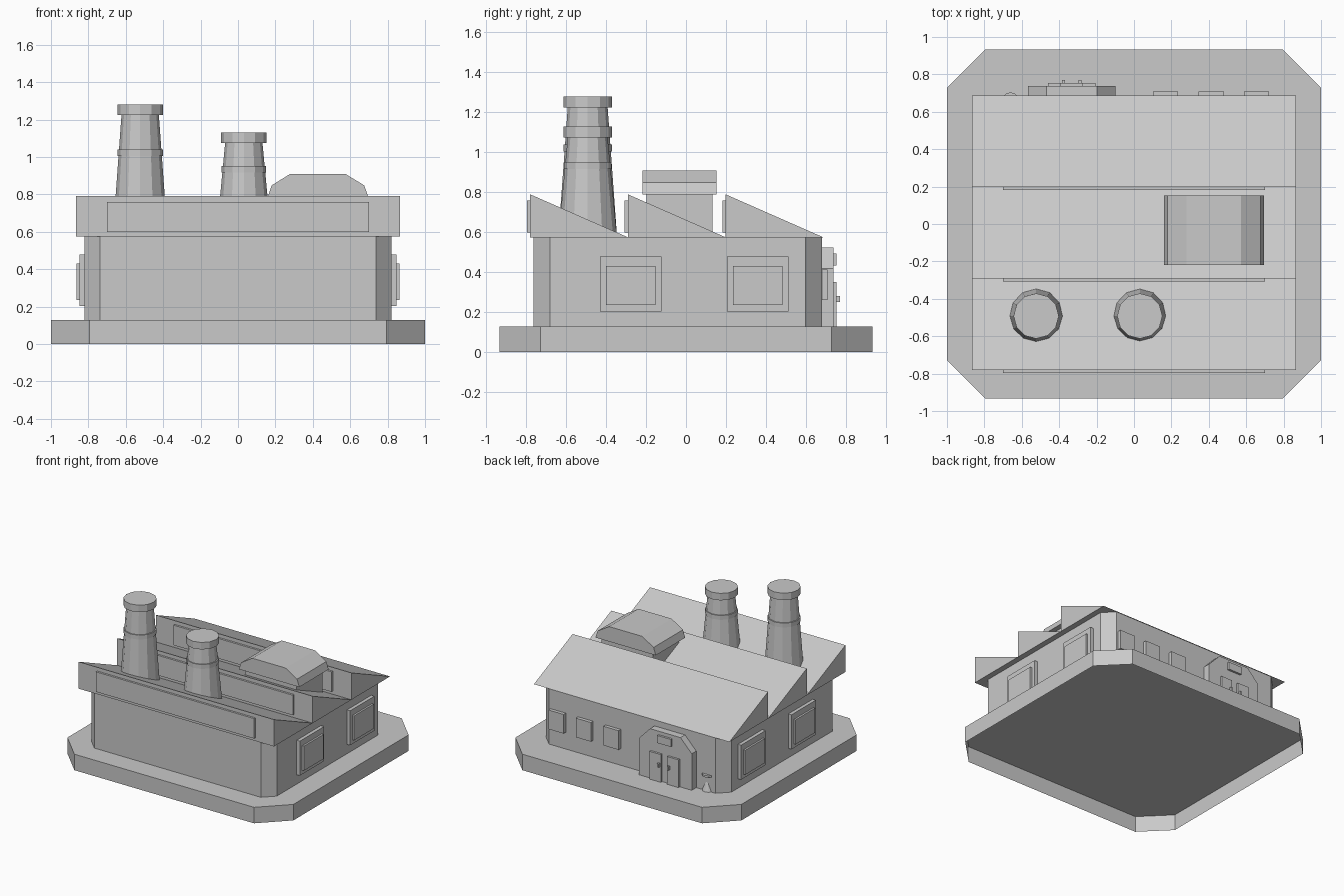
import bpy
import bmesh
from mathutils import Vector

if "Cube" in bpy.data.objects:
    bpy.data.objects.remove(bpy.data.objects["Cube"], do_unlink=True)

GREY = (0.588, 0.588, 0.588, 1)
mat = bpy.data.materials.new("plain grey")
mat.use_nodes = True
mat.diffuse_color = GREY
mat.node_tree.nodes["Principled BSDF"].inputs["Base Color"].default_value = GREY


def finish(name, bm):
    bmesh.ops.recalc_face_normals(bm, faces=bm.faces)
    mesh = bpy.data.meshes.new(name)
    bm.to_mesh(mesh)
    bm.free()
    mesh.materials.append(mat)
    obj = bpy.data.objects.new(name, mesh)
    bpy.context.collection.objects.link(obj)
    return obj


def loft(name, rings, open_base=False):
    """Join matching rings of points with quads and cap the ends."""
    bm = bmesh.new()
    rings = [[bm.verts.new(p) for p in ring] for ring in rings]
    count = len(rings[0])
    for low, high in zip(rings, rings[1:]):
        for i in range(count):
            j = (i + 1) % count
            bm.faces.new((low[i], low[j], high[j], high[i]))
    bm.faces.new(rings[-1])
    if not open_base:
        bm.faces.new(reversed(rings[0]))
    return finish(name, bm)


def prism(name, points, direction, open_base=False):
    """Extrude an outline along a direction."""
    far = [Vector(p) + Vector(direction) for p in points]
    return loft(name, [points, far], open_base)


def box(name, x, y, z):
    outline = [(x[0], y[0], z[0]), (x[1], y[0], z[0]), (x[1], y[1], z[0]), (x[0], y[1], z[0])]
    return prism(name, outline, (0, 0, z[1] - z[0]))


def chamfered_shell(name, x, y, z, cut):
    """Block with its four upright corners cut off and no underside."""
    (x0, x1), (y0, y1) = x, y
    outline = [(x0 + cut, y0), (x1 - cut, y0), (x1, y0 + cut), (x1, y1 - cut),
               (x1 - cut, y1), (x0 + cut, y1), (x0, y1 - cut), (x0, y0 + cut)]
    return prism(name, [(a, b, z[0]) for a, b in outline], (0, 0, z[1] - z[0]), True)


def turned(name, centre, profile, sides=12):
    """Stack of polygon rings from (radius, height) pairs."""
    bm = bmesh.new()
    circle = [v.co.copy() for v in
              bmesh.ops.create_circle(bm, segments=sides, radius=1)["verts"]]
    bm.free()
    return loft(name, [[(centre[0] + c.x * r, centre[1] + c.y * r, z) for c in circle]
                       for r, z in profile])


# Hollow ground slab, open underneath, and the walls on it
FLOOR, EAVE = 0.128, 0.575
chamfered_shell("ground_slab", (-1, 1), (-0.933, 0.933), (0, FLOOR), 0.205)
chamfered_shell("walls", (-0.82, 0.82), (-0.764, 0.68), (FLOOR, EAVE), 0.083)

# Sawtooth roof with a long skylight on each upright face
PITCH = 0.489
for i in range(3):
    y = -0.78 + i * PITCH
    outline = [(-0.865, y, EAVE), (-0.865, y + PITCH, EAVE), (-0.865, y, 0.79)]
    prism(f"roof_tooth_{i + 1}", outline, (1.73, 0, 0))
    box(f"skylight_{i + 1}", (-0.7, 0.7), (y - 0.016, y + 0.01), (0.6, 0.76))

# Chimneys: tapered flue, thin band and wide cap
for side, x, top, band in (("tall", -0.523, 1.28, 1.04), ("short", 0.031, 1.13, 0.952)):
    neck = top - 0.056
    centre = (x, -0.492)

    def flue(z):
        return 0.147 - 0.047 * (z - EAVE) / (neck - EAVE)

    turned(f"{side}_chimney_flue", centre, [(flue(EAVE), EAVE), (flue(top), top - 0.001)])
    collar = flue(band) + 0.008
    turned(f"{side}_chimney_band", centre, [(collar, band - 0.035), (collar, band)])
    turned(f"{side}_chimney_cap", centre, [(0.121, neck), (0.121, top)])

# Roof ventilator
box("ventilator_base", (0.2, 0.655), (-0.197, 0.133), (0.56, 0.8))
hood = [(0.16, 0.79), (0.18, 0.848), (0.28, 0.91), (0.573, 0.91), (0.675, 0.848), (0.695, 0.79)]
prism("ventilator_hood", [(x, -0.218, z) for x, z in hood], (0, 0.371, 0))

# Side windows, mirrored left and right
for side, s in (("left", 1), ("right", -1)):
    for i, y in enumerate((-0.276, 0.36)):
        box(f"{side}_window_frame_{i + 1}", sorted((s * 0.8, s * 0.848)),
            (y - 0.154, y + 0.154), (0.203, 0.479))
        box(f"{side}_window_pane_{i + 1}", sorted((s * 0.8, s * 0.863)),
            (y - 0.124, y + 0.124), (0.235, 0.431))

# Back windows
for i, x in enumerate((0.168, 0.413, 0.655)):
    box(f"back_window_{i + 1}", (x - 0.067, x + 0.067), (0.66, 0.708), (0.262, 0.415))

# Back entrance with angled porch, double door and plain panel
MID = -0.333
porch = [(-0.234, FLOOR), (-0.234, 0.42), (-0.135, 0.523),
         (0.135, 0.523), (0.234, 0.42), (0.234, FLOOR)]
prism("porch", [(MID + x, 0.66, z) for x, z in porch], (0, 0.077, 0))
box("porch_panel", (MID - 0.06, MID + 0.06), (0.73, 0.754), (0.435, 0.495))
for side, s in (("left", 1), ("right", -1)):
    box(f"{side}_door", sorted((MID + s * 0.028, MID + s * 0.128)), (0.73, 0.754), (FLOOR, 0.35))
    box(f"{side}_door_handle", sorted((MID + s * 0.036, MID + s * 0.052)),
        (0.75, 0.77), (0.25, 0.28))

# Small waisted post against the back wall
turned("wall_post", (-0.66, 0.658), [(0.046, FLOOR), (0.018, 0.21), (0.018, 0.245),
                                     (0.046, 0.245), (0.046, 0.26)])
